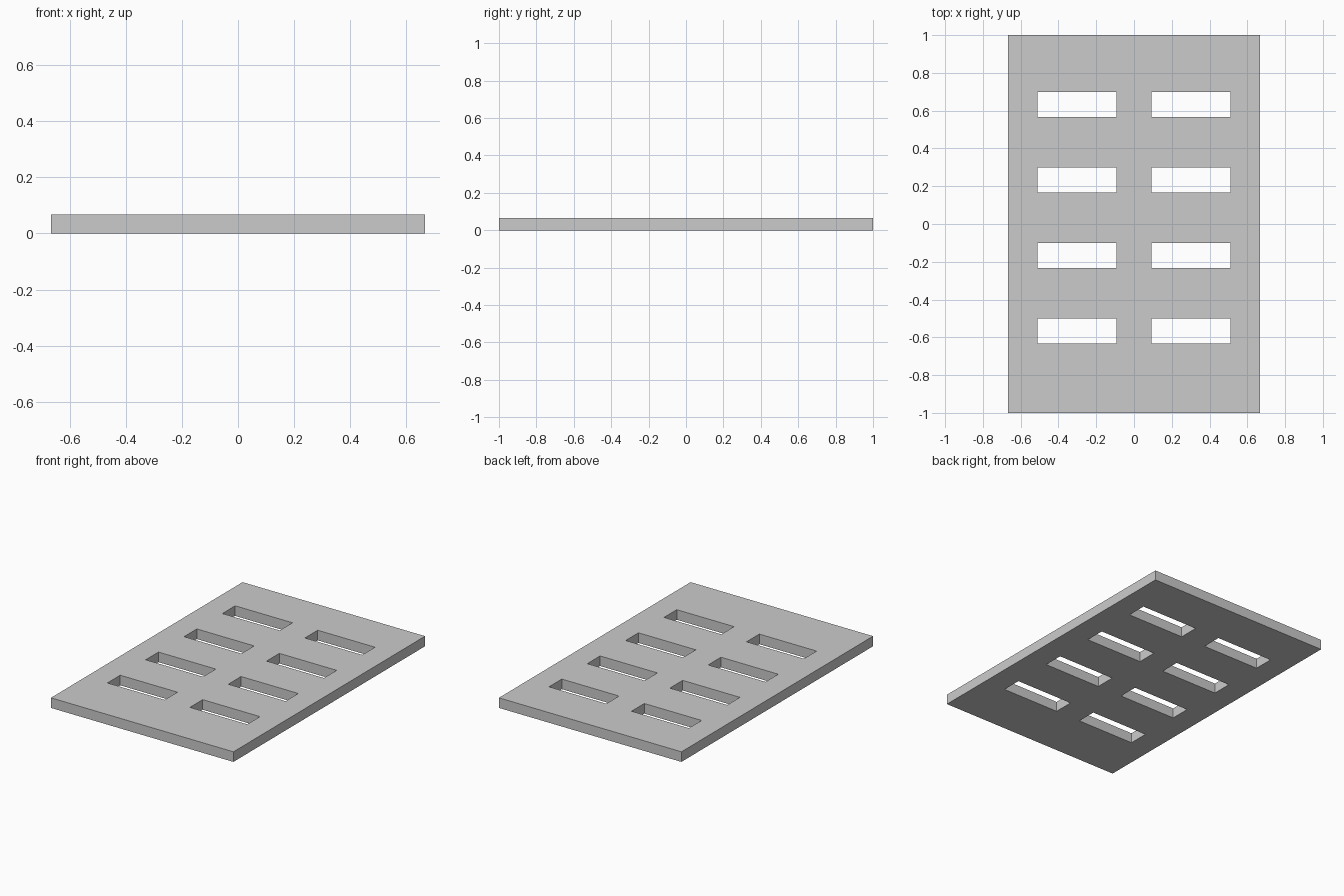
import bpy, bmesh

if "Cube" in bpy.data.objects:
    bpy.data.objects.remove(bpy.data.objects["Cube"])

# Grid lines of the plate outline and its slots
xs = [-0.6667, -0.511, -0.092, 0.092, 0.511, 0.6667]
ys = [-1.0]
for i in range(4):
    top = -0.5 + 0.4 * i
    ys += [top - 0.1333, top]
ys.append(1.0)
thickness = 0.0667

# Flat sheet of cells, leaving the slots open (2 columns x 4 rows)
bm = bmesh.new()
verts = [[bm.verts.new((x, y, 0)) for y in ys] for x in xs]
for i in range(len(xs) - 1):
    for j in range(len(ys) - 1):
        if i % 2 and j % 2:
            continue
        bm.faces.new((verts[i][j], verts[i + 1][j],
                      verts[i + 1][j + 1], verts[i][j + 1]))

# Thicken into a solid plate
base = bm.faces[:]
ext = bmesh.ops.extrude_face_region(bm, geom=base, use_keep_orig=True)
top_verts = [g for g in ext["geom"] if isinstance(g, bmesh.types.BMVert)]
bmesh.ops.translate(bm, verts=top_verts, vec=(0, 0, thickness))
bmesh.ops.recalc_face_normals(bm, faces=bm.faces[:])

mesh = bpy.data.meshes.new("slotted_plate")
bm.to_mesh(mesh)
bm.free()
plate = bpy.data.objects.new("slotted_plate", mesh)
bpy.context.collection.objects.link(plate)
